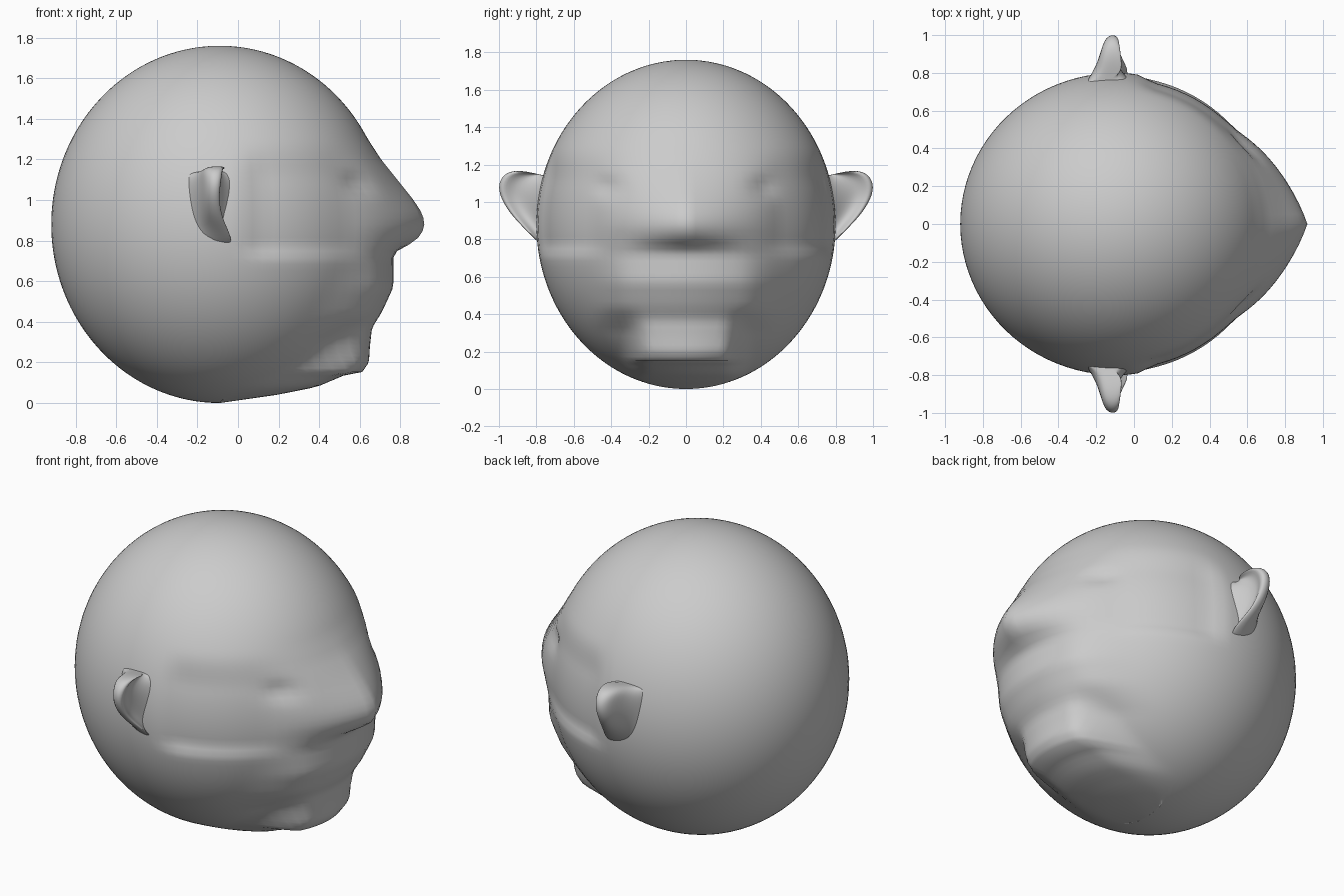
import bpy, bmesh, math

if "Cube" in bpy.data.objects:
    bpy.data.objects.remove(bpy.data.objects["Cube"])

CX, CZ = -0.09, 0.88          # skull centre
RX, RY, RZ = 0.83, 0.80, 0.88  # skull radii

# Face profile in the middle plane: (z, x)
PROFILE = [(0, -0.09), (0.02, 0.05), (0.04, 0.19), (0.08, 0.39), (0.135, 0.52), (0.15, 0.61),
           (0.20, 0.645), (0.28, 0.65), (0.37, 0.66), (0.45, 0.71), (0.57, 0.765),
           (0.72, 0.765), (0.75, 0.785), (0.79, 0.86), (0.83, 0.905), (0.88, 0.918),
           (0.93, 0.91), (1.0, 0.865), (1.1, 0.785), (1.2, 0.705), (1.3, 0.64)]


def smooth(a, b, t):
    t = min(1, max(0, (t - a) / (b - a)))
    return t * t * (3 - 2 * t)


def bump(a, b, c, d, t):
    return smooth(a, b, t) * (1 - smooth(c, d, t))


def ellipse_x(z):
    return CX + RX * math.sqrt(max(0, 1 - ((z - CZ) / RZ) ** 2))


def profile_x(z):
    for (z0, x0), (z1, x1) in zip(PROFILE, PROFILE[1:]):
        if z0 <= z <= z1:
            return x0 + (x1 - x0) * (z - z0) / (z1 - z0)
    return ellipse_x(z)


def face_width(y, z):
    y = abs(y)
    nose = max(0, 1 - y / 0.52)
    mouth = 1 - smooth(0.3, 0.55, y)
    chin = 1 - smooth(0.2, 0.36, y)
    m = smooth(0.3, 0.45, z)
    n = smooth(0.72, 0.8, z)
    return (chin * (1 - m) + mouth * m) * (1 - n) + nose * n


def finish(bm, name):
    bmesh.ops.recalc_face_normals(bm, faces=bm.faces)
    for f in bm.faces:
        f.smooth = True
    mesh = bpy.data.meshes.new(name)
    bm.to_mesh(mesh)
    bm.free()
    ob = bpy.data.objects.new(name, mesh)
    bpy.context.collection.objects.link(ob)
    return ob


# Head: ellipsoid pushed out to the face profile
bm = bmesh.new()
bmesh.ops.create_uvsphere(bm, u_segments=96, v_segments=84, radius=1)
for v in bm.verts:
    x, y, z = CX + v.co.x * RX, v.co.y * RY, CZ + v.co.z * RZ
    side = bump(0.0, 0.12, 0.45, 0.7, x) * bump(0.70, 0.78, 1.1, 1.3, z)
    if x > CX:
        span = max(1e-4, ellipse_x(z) - CX)
        t = (x - CX) / span
        dx = (profile_x(z) - ellipse_x(z)) * face_width(y, z) * smooth(0, 0.5, t)
        # eye sockets
        eye = math.exp(-((abs(y) - 0.43) / 0.07) ** 2 - ((z - 1.08) / 0.05) ** 2)
        x += dx - 0.035 * eye * smooth(0.3, 0.6, t)
    # flattened temples and cheeks
    y -= math.copysign(0.03 * side * smooth(0.2, 0.5, abs(y)), y)
    v.co = (x, y, z)
finish(bm, "head")

# Ears: rim points (y, z, front x, thickness) with a root on the skull (y, z)
RIM = [(0.80, 1.15, -0.05, 0.09), (0.88, 1.17, -0.05, 0.11), (0.97, 1.165, -0.06, 0.11),
       (1.015, 1.10, -0.07, 0.09), (1.0, 1.02, -0.08, 0.08), (0.94, 0.93, -0.07, 0.08),
       (0.87, 0.86, -0.04, 0.08), (0.78, 0.77, 0.0, 0.08)]
ROOT = [(0.74, 1.14), (0.74, 1.11), (0.74, 1.08), (0.74, 1.04),
        (0.74, 0.99), (0.74, 0.93), (0.74, 0.87), (0.74, 0.77)]


def mix(a, b, t):
    return a + (b - a) * t


for side, name in ((1, "left_ear"), (-1, "right_ear")):
    bm = bmesh.new()
    rows = []
    for (y, z, xf, th), (ry, rz) in zip(RIM, ROOT):
        pts = [(-0.26, ry, rz), (-0.19, mix(ry, y, 0.4), mix(rz, z, 0.4)),
               (xf - th, mix(ry, y, 0.92), mix(rz, z, 0.95)), (xf - th * 0.4, y, z),
               (xf, mix(ry, y, 0.9), mix(rz, z, 0.93)),
               (xf - 0.05, mix(ry, y, 0.65), mix(rz, z, 0.6)),
               (-0.07, mix(ry, y, 0.25), mix(rz, z, 0.2)), (0.0, ry, rz)]
        rows.append([bm.verts.new((px, side * py, pz)) for px, py, pz in pts])
    for r0, r1 in zip(rows, rows[1:]):
        for i in range(len(r0) - 1):
            bm.faces.new((r0[i], r0[i + 1], r1[i + 1], r1[i]))
    bm.faces.new(rows[0])
    bm.faces.new(rows[-1])
    ear = finish(bm, name)
    sub = ear.modifiers.new("smooth", 'SUBSURF')
    sub.levels = sub.render_levels = 2
